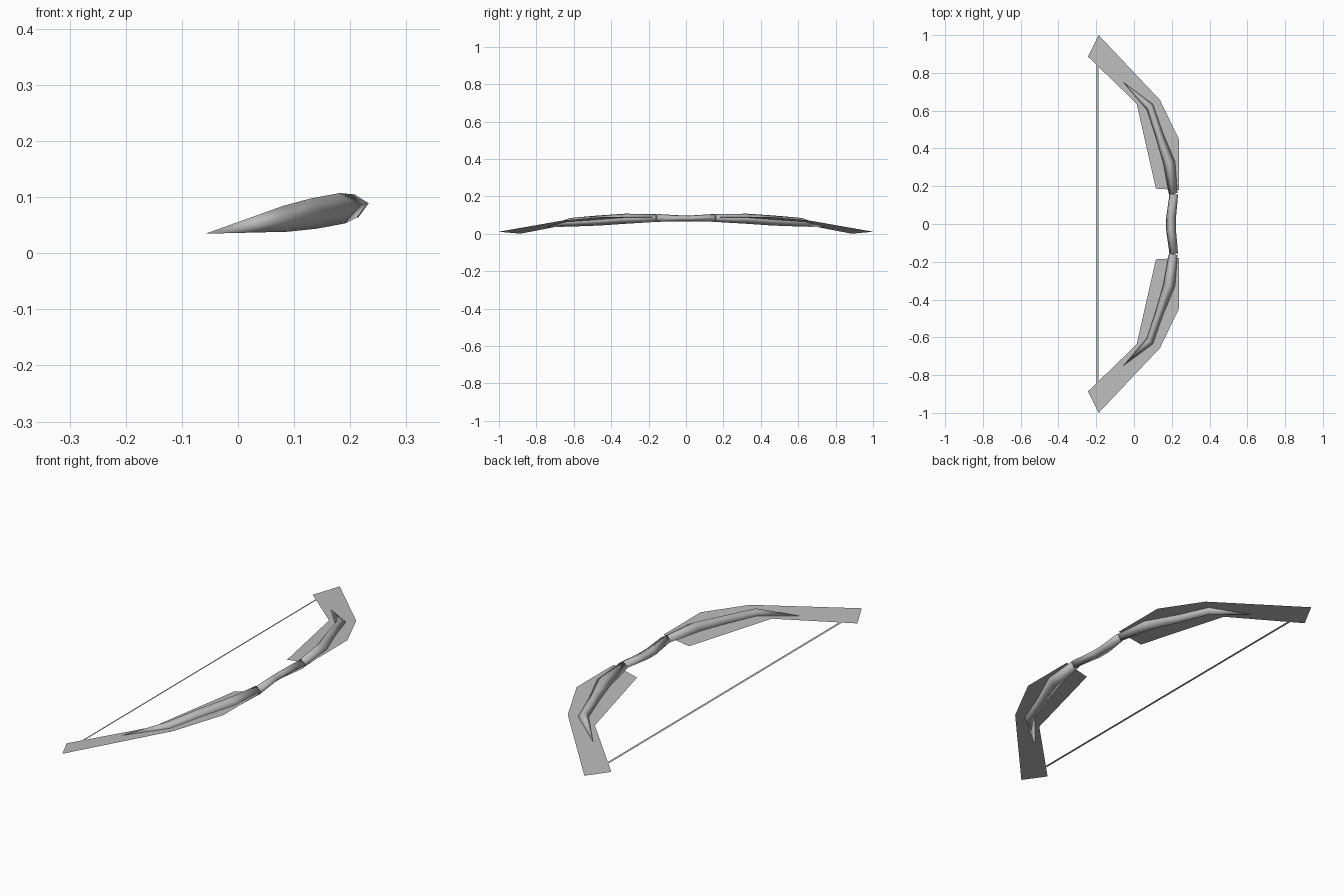
import bpy, bmesh

cube = bpy.data.objects.get("Cube")
if cube:
    bpy.data.objects.remove(cube, do_unlink=True)

grey = bpy.data.materials.new("plain grey")
grey.use_nodes = True
COLOUR = (0.5, 0.5, 0.5, 1)
grey.diffuse_color = COLOUR
grey.node_tree.nodes["Principled BSDF"].inputs["Base Color"].default_value = COLOUR

SLOPE = 0.186  # the whole bow lies in a plane tilted about y


def tilt(x, y, h=0.0):
    """Point on the tilted plane, raised by h along its normal."""
    return (x - SLOPE * h, y, 0.0455 + SLOPE * x + h)


def finish(name, bm, smooth=False, solid=True):
    if solid:
        bmesh.ops.recalc_face_normals(bm, faces=bm.faces[:])
    mesh = bpy.data.meshes.new(name)
    bm.to_mesh(mesh)
    bm.free()
    mesh.materials.append(grey)
    for p in mesh.polygons:
        p.use_smooth = smooth
    obj = bpy.data.objects.new(name, mesh)
    bpy.context.collection.objects.link(obj)
    return obj


def sheet(name, outline):
    """Single flat face, turned upwards."""
    bm = bmesh.new()
    face = bm.faces.new([bm.verts.new(tilt(x, y)) for x, y in outline])
    face.normal_update()
    if face.normal.z < 0:
        face.normal_flip()
    finish(name, bm, solid=False)


def diamond_tube(name, sections, tip=None):
    """Loft diamond sections: inner point, outer point, half thickness."""
    bm = bmesh.new()
    rings = []
    for (xi, yi), (xo, yo), t in sections:
        xm, ym = (xi + xo) / 2, (yi + yo) / 2
        rings.append([bm.verts.new(tilt(*p)) for p in
                      ((xi, yi), (xm, ym, t), (xo, yo), (xm, ym, -t))])
    for a, b in zip(rings, rings[1:]):
        for i in range(4):
            j = (i + 1) % 4
            bm.faces.new((a[i], a[j], b[j], b[i]))
    bm.faces.new(rings[0])
    if tip:
        point = bm.verts.new(tilt(*tip))
        for i in range(4):
            bm.faces.new((rings[-1][i], rings[-1][(i + 1) % 4], point))
    else:
        bm.faces.new(rings[-1])
    finish(name, bm, smooth=True)


BLADE = [(-0.187, 1.0), (-0.244, 0.887), (0.014, 0.637), (0.116, 0.187),
         (0.239, 0.18), (0.239, 0.447), (0.137, 0.657)]
LIMB = [((0.185, 0.155), (0.23, 0.165), 0.021),
        ((0.155, 0.32), (0.217, 0.33), 0.027),
        ((0.118, 0.45), (0.152, 0.485), 0.027),
        ((0.069, 0.603), (0.1, 0.635), 0.023)]
GRIP = [((0.188, 0.16), (0.233, 0.155), 0.021),
        ((0.17, 0.03), (0.222, 0.03), 0.016)]


def flip(sections):
    return [((a[0], -a[1]), (b[0], -b[1]), t) for a, b, t in sections]


# Flat blades and spiked limbs on both ends
for side, s in (("back", 1), ("front", -1)):
    sheet(side + "_blade", [(x, s * y) for x, y in BLADE])
    diamond_tube(side + "_limb", LIMB if s > 0 else flip(LIMB), (-0.058, s * 0.752))

# Grip between the limbs
diamond_tube("grip", GRIP + flip(GRIP)[::-1])

# Thin flat bowstring
sheet("bowstring", [(-0.198, -0.843), (-0.189, -0.835), (-0.189, 0.835), (-0.198, 0.843)])
